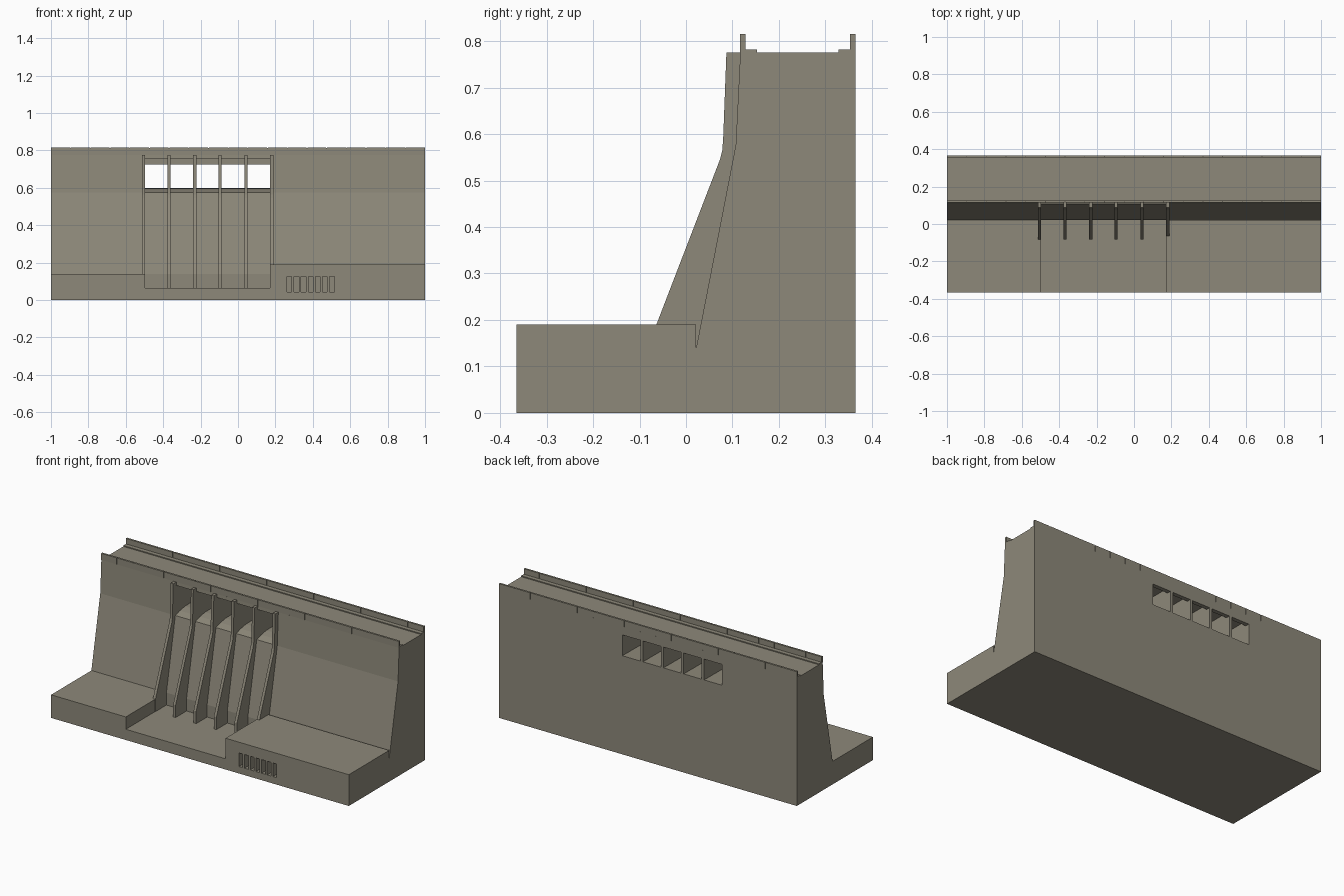
import bpy, bmesh

if "Cube" in bpy.data.objects:
    bpy.data.objects.remove(bpy.data.objects["Cube"])

concrete = bpy.data.materials.new("weathered concrete")
concrete.diffuse_color = (0.27, 0.25, 0.195, 1)
concrete.use_nodes = True
concrete.node_tree.nodes["Principled BSDF"].inputs["Base Color"].default_value = concrete.diffuse_color


def make_object(name, bm):
    bmesh.ops.recalc_face_normals(bm, faces=bm.faces)
    mesh = bpy.data.meshes.new(name)
    bm.to_mesh(mesh)
    bm.free()
    mesh.materials.append(concrete)
    ob = bpy.data.objects.new(name, mesh)
    bpy.context.collection.objects.link(ob)
    return ob


def add_prism(bm, profile, x0, x1):
    """Extrude a (y, z) outline from x0 to x1."""
    a = [bm.verts.new((x0, y, z)) for y, z in profile]
    b = [bm.verts.new((x1, y, z)) for y, z in profile]
    n = len(profile)
    bm.faces.new(a)
    bm.faces.new(b[::-1])
    for i in range(n):
        j = (i + 1) % n
        bm.faces.new((a[i], b[i], b[j], a[j]))


def rect(y0, y1, z0, z1):
    return [(y0, z0), (y1, z0), (y1, z1), (y0, z1)]


def prisms(name, items):
    bm = bmesh.new()
    for profile, x0, x1 in items:
        add_prism(bm, profile, x0, x1)
    return make_object(name, bm)


def cut(target, cutter):
    mod = target.modifiers.new("cut", 'BOOLEAN')
    mod.operation = 'DIFFERENCE'
    mod.object = cutter
    mod.solver = 'EXACT'
    bpy.context.view_layer.objects.active = target
    bpy.ops.object.modifier_apply(modifier=mod.name)
    bpy.data.objects.remove(cutter, do_unlink=True)


# Pier spans along x
piers = [(-0.513, -0.496), (-0.377, -0.361), (-0.240, -0.223),
         (-0.104, -0.087), (0.034, 0.051), (0.172, 0.189)]

# Main dam wall with its battered front face
wall = prisms("dam_wall", [([(0.365, 0), (0.365, 0.776), (0.117, 0.776),
                             (0.107, 0.576), (0.022, 0.14), (0.022, 0)], -1, 1)])

# Five sluice openings with a rising crest and a lintel at the back
bay = [(0.0, 0.575), (0.107, 0.576), (0.15, 0.589), (0.20, 0.597), (0.40, 0.599),
       (0.40, 0.725), (0.34, 0.725), (0.34, 0.755), (0.0, 0.755)]
cut(wall, prisms("bay_cutter", [(bay, piers[i][1], piers[i + 1][0]) for i in range(5)]))

# Stepped apron in front of the wall
prisms("apron_left", [(rect(-0.365, 0.022, 0, 0.14), -1, -0.498)])
prisms("apron_spillway", [(rect(-0.365, 0.022, 0, 0.065), -0.498, 0.172)])
right = prisms("apron_right", [(rect(-0.365, 0.022, 0, 0.19), 0.172, 1)])

# Seven outlet slots in the right apron
cut(right, prisms("slot_cutter", [(rect(-0.40, -0.315, 0.042, 0.125),
                                   0.262 + i * 0.038, 0.287 + i * 0.038) for i in range(7)]))

# Spillway piers, running down the slope to the apron
pier = [(0.13, 0.776), (0.087, 0.776), (0.080, 0.59), (0.078, 0.565), (0.073, 0.545),
        (-0.083, 0.14), (-0.083, 0.03), (0.03, 0.03), (0.03, 0.14), (0.12, 0.576)]
for i, (x0, x1) in enumerate(piers):
    prisms(f"spillway_pier_{i + 1}", [(pier, x0, x1)])

# Parapets made of panels with shallow joints, and the kerbs inside them
count, joint = 19, 0.004
step = 2 / count
for side, y0, y1, k0, k1 in (("front", 0.116, 0.128, 0.128, 0.153),
                             ("back", 0.353, 0.365, 0.328, 0.353)):
    prisms(f"{side}_parapet_core", [(rect(y0 + 0.002, y1 - 0.002, 0.77, 0.813), -1, 1)])
    prisms(f"{side}_parapet_panels",
           [(rect(y0, y1, 0.776, 0.815),
             -1 + i * step + (joint / 2 if i else 0),
             -1 + (i + 1) * step - (joint / 2 if i < count - 1 else 0))
            for i in range(count)])
    prisms(f"{side}_kerb", [(rect(k0, k1, 0.774, 0.782), -1, 1)])
